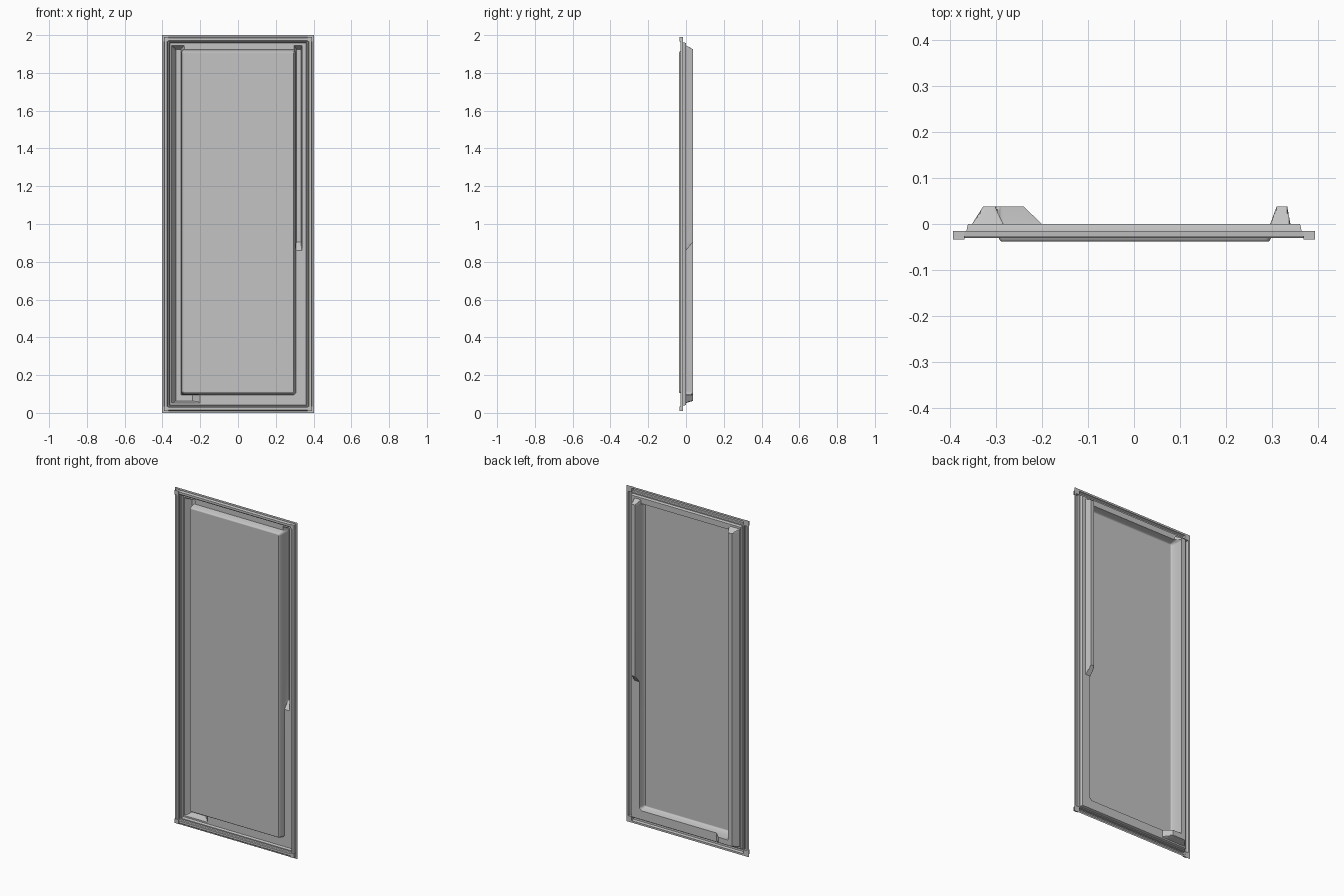
import bpy, bmesh, math

old = bpy.data.objects.get("Cube")
if old:
    bpy.data.objects.remove(old)

grey = bpy.data.materials.new("light grey plastic")
grey.use_nodes = True
COLOR = (0.55, 0.55, 0.55, 1)
grey.diffuse_color = COLOR
grey.node_tree.nodes["Principled BSDF"].inputs["Base Color"].default_value = COLOR

W, H = 0.403, 2.0          # half width and height of the sheet
DEPTH = 0.038              # depth of pan and ribs
STEP = 0.043               # margin of the outer frame


def finish(bm, name, angle=30):
    bmesh.ops.recalc_face_normals(bm, faces=bm.faces)
    mesh = bpy.data.meshes.new(name)
    bm.to_mesh(mesh)
    bm.free()
    mesh.materials.append(grey)
    ob = bpy.data.objects.new(name, mesh)
    bpy.context.collection.objects.link(ob)
    bpy.ops.object.select_all(action='DESELECT')
    ob.select_set(True)
    bpy.context.view_layer.objects.active = ob
    bpy.ops.object.shade_smooth_by_angle(angle=math.radians(angle))
    return ob


def ramp(v, a, b):
    """0 at a, 1 at b, clamped; works in either direction."""
    return max(0.0, min(1.0, (v - a) / (b - a)))


def lines(*spans):
    """Grid lines from (start, end, count) spans."""
    out = set()
    for a, b, n in spans:
        out |= {round(a + (b - a) * i / n, 5) for i in range(n + 1)}
    return sorted(out)


# Outer frame: flange, seal bead and step, as nested rectangles (margin, y)
profile = [(0, -.015), (.011, -.015), (.012, -.026), (.015, -.030), (.028, -.030),
           (.032, -.026), (.033, -.015), (.039, -.015), (.041, -.003), (STEP, 0)]
bm = bmesh.new()
rings = []
for m, y in profile:
    x, lo, hi = W - m, m, H - m
    rings.append([bm.verts.new(p) for p in
                  ((-x, y, lo), (x, y, lo), (x, y, hi), (-x, y, hi))])
for a, b in zip(rings, rings[1:]):
    for i in range(4):
        j = (i + 1) % 4
        bm.faces.new((a[i], a[j], b[j], b[i]))
finish(bm, "seal_frame")

# Seal corner blocks
bm = bmesh.new()
for sx in (-1, 1):
    for z in (.0225, H - .0225):
        made = bmesh.ops.create_cube(bm, size=1)["verts"]
        bmesh.ops.scale(bm, vec=(.025, .019, .025), verts=made)
        bmesh.ops.translate(bm, vec=(sx * (W - .0225), -.0245, z), verts=made)
finish(bm, "seal_corners")

# Liner panel: pan pushed forward, ribs and foot pushed back
PAN = (-.302, .306, .096, 1.923)
RADIUS = .02


def pan_inset(x, z):
    """Distance inside the rounded pan outline (negative outside)."""
    x0, x1, z0, z1 = PAN
    dx = abs(x - (x0 + x1) / 2) - (x1 - x0) / 2 + RADIUS
    dz = abs(z - (z0 + z1) / 2) - (z1 - z0) / 2 + RADIUS
    return RADIUS - math.hypot(max(dx, 0), max(dz, 0)) - min(max(dx, dz), 0)


def depth(x, z):
    d = pan_inset(x, z)
    if d > .0005:
        t = ramp(d, 0, .014)
        return -DEPTH * math.sin(t * math.pi / 2)
    ends = min(ramp(z, .052, .064), ramp(z, 1.945, 1.925))
    left = min(ramp(x, -.352, -.328), ramp(x, -.284, -.302), ends)
    foot = min(ramp(x, -.352, -.328), ramp(x, -.2, -.24),
               ramp(z, .052, .064), ramp(z, .11, .096))
    right = min(ramp(x, .296, .31), ramp(x, .34, .333),
                ramp(z, .86, .905), ramp(z, 1.945, 1.925))
    return DEPTH * max(left, foot, right)


edge = W - STEP
xs = lines((-edge, -.352, 1), (-.352, -.328, 4), (-.328, -.302, 5), (-.302, -.278, 10),
           (-.278, -.24, 2), (-.24, -.2, 4), (-.2, .28, 4), (.28, .306, 10),
           (.306, .31, 1), (.31, .333, 4), (.333, .34, 2), (.34, edge, 1))
zs = lines((STEP, .052, 1), (.052, .064, 3), (.064, .096, 5), (.096, .12, 10),
           (.12, .86, 4), (.86, .905, 6), (.905, 1.899, 4), (1.899, 1.923, 10),
           (1.923, 1.925, 1), (1.925, 1.945, 5), (1.945, H - STEP, 1))
bm = bmesh.new()
grid = [[bm.verts.new((x, depth(x, z), z)) for x in xs] for z in zs]
for lower, upper in zip(grid, grid[1:]):
    for i in range(len(xs) - 1):
        bm.faces.new((lower[i], lower[i + 1], upper[i + 1], upper[i]))
finish(bm, "liner_panel", 35)
